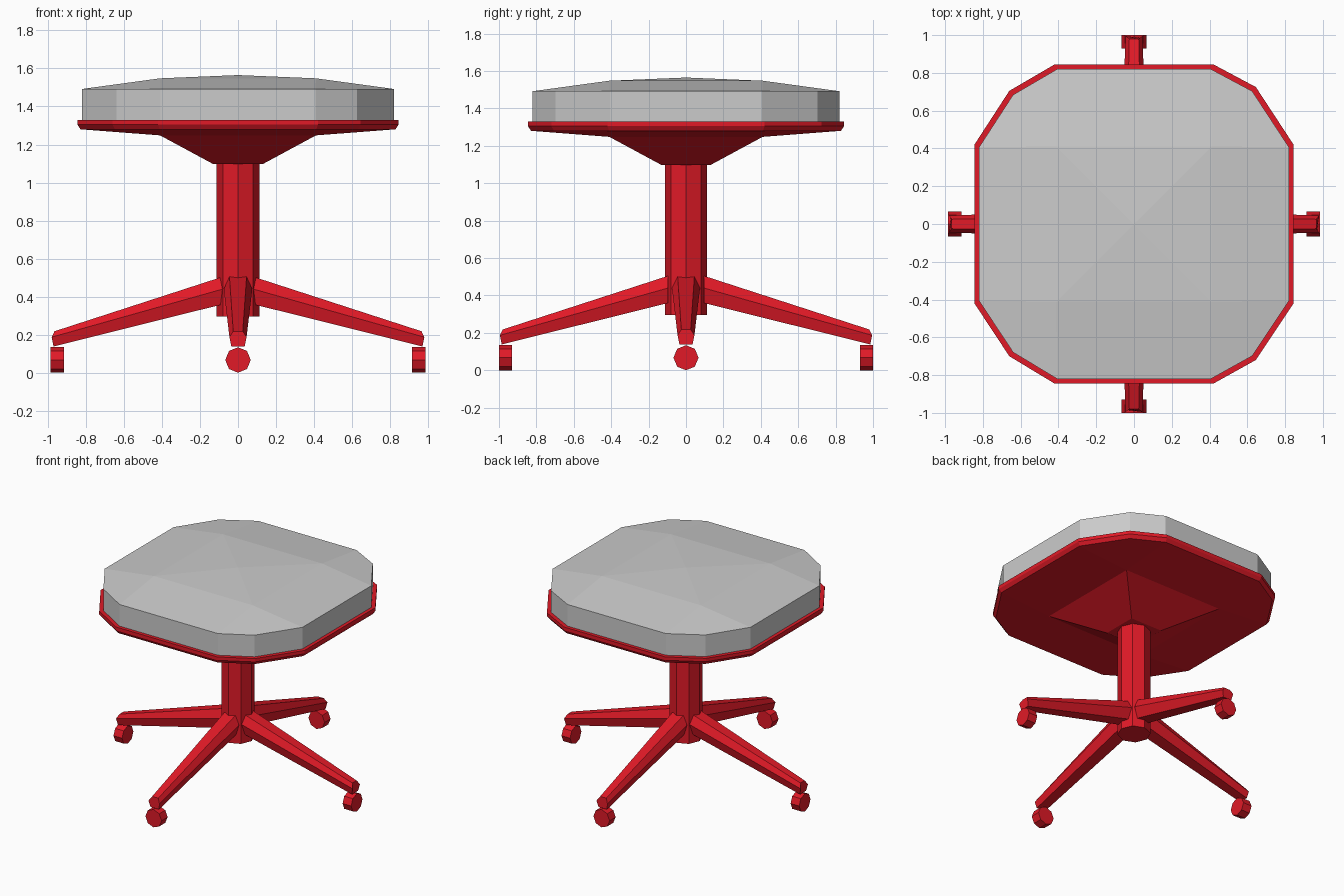
import bpy, bmesh
from math import pi, cos, sin
from mathutils import Matrix, Vector

if "Cube" in bpy.data.objects:
    bpy.data.objects.remove(bpy.data.objects["Cube"])

red = bpy.data.materials.new("red_paint")
red.diffuse_color = (0.75, 0.01, 0.02, 1)
red.use_nodes = True
red.node_tree.nodes["Principled BSDF"].inputs["Base Color"].default_value = red.diffuse_color


def finish(bm, name, mat=None):
    bmesh.ops.recalc_face_normals(bm, faces=bm.faces)
    me = bpy.data.meshes.new(name)
    bm.to_mesh(me)
    bm.free()
    ob = bpy.data.objects.new(name, me)
    bpy.context.collection.objects.link(ob)
    if mat:
        me.materials.append(mat)
    return ob


def loft(bm, rings):
    """Join equal-length rings of points with quads; returns vertex rings."""
    vs = [[bm.verts.new(p) for p in r] for r in rings]
    for a, b in zip(vs, vs[1:]):
        n = len(a)
        for i in range(n):
            bm.faces.new((a[i], a[(i + 1) % n], b[(i + 1) % n], b[i]))
    return vs


def octagon(r, z):
    return [(r * cos(i * pi / 4), r * sin(i * pi / 4), z) for i in range(8)]


# Twelve-sided seat outline, starting at the right side, anticlockwise
OUTLINE = [(.845, -.42), (.845, .42), (.645, .725), (.42, .845), (-.42, .845), (-.66, .705),
           (-.845, .42), (-.845, -.42), (-.66, -.70), (-.42, -.845), (.42, -.845), (.645, -.72)]


def outline(s, z):
    return [(x * s, y * s, z) for x, y in OUTLINE]


def square(h, z):
    return [bm.verts.new((sx * h, sy * h, z)) for sx, sy in ((1, -1), (1, 1), (-1, 1), (-1, -1))]


def cap_to_square(outer, inner):
    """Four side quads and four corner quads between outline and inner square."""
    for k in range(4):
        o = [outer[(3 * k + j) % 12] for j in range(4)]
        c, d = inner[k], inner[(k + 1) % 4]
        bm.faces.new((o[0], o[1], d, c))
        bm.faces.new((o[1], o[2], o[3], d))


# Cushion with gently domed top
bm = bmesh.new()
low, high = loft(bm, [outline(.97, 1.325), outline(.97, 1.492)])
bm.faces.new(low)
sq = square(.41, 1.548)
cap_to_square(high, sq)
top = bm.verts.new((0, 0, 1.565))
for k in range(4):
    bm.faces.new((sq[k], sq[(k + 1) % 4], top))
finish(bm, "seat_cushion")

# Seat pan: thin rim with a tapered underside
bm = bmesh.new()
rim = loft(bm, [outline(1, 1.33), outline(1, 1.305), outline(.98, 1.28)])
bm.faces.new(rim[0])
sq = square(.41, 1.248)
cap_to_square(rim[2], sq)
small = square(.13, 1.097)
for k in range(4):
    j = (k + 1) % 4
    bm.faces.new((sq[k], sq[j], small[j], small[k]))
bm.faces.new(small)
finish(bm, "seat_pan", red)

# Octagonal column
bm = bmesh.new()
for ring in loft(bm, [octagon(.113, .295), octagon(.113, 1.12)]):
    bm.faces.new(ring)
finish(bm, "column", red)


# Tapered hexagonal leg section: (distance, half width, height) for top, shoulder, bottom
def section(rows):
    t, m, b = rows
    order = [(t, 1), (m, 1), (b, 1), (b, -1), (m, -1), (t, -1)]
    return [Vector((r[0], s * r[1], r[2])) for r, s in order]


ROOT = [(.08, .045, .505), (.08, .075, .44), (.08, .05, .36)]
TIP = [(.965, .025, .218), (.98, .045, .187), (.97, .035, .138)]
names = ("right", "back", "left", "front")
for k, name in enumerate(names):
    rot = Matrix.Rotation(k * pi / 2, 4, 'Z')
    reach = .985 if k % 2 == 0 else 1.0

    # Leg
    bm = bmesh.new()
    for ring in loft(bm, [section(ROOT), section(TIP)]):
        bm.faces.new(ring)
    bmesh.ops.translate(bm, verts=bm.verts, vec=(reach - .985, 0, 0))
    bmesh.ops.transform(bm, matrix=rot, verts=bm.verts)
    finish(bm, name + "_leg", red)

    # Octagonal foot roller, axis along the leg
    bm = bmesh.new()
    for ring in loft(bm, [octagon(.067, -.0355), octagon(.067, .0355)]):
        bm.faces.new(ring)
    place = rot @ Matrix.Translation((reach - .0355, 0, .067)) @ Matrix.Rotation(pi / 2, 4, 'Y')
    bmesh.ops.transform(bm, matrix=place, verts=bm.verts)
    finish(bm, name + "_caster", red)
